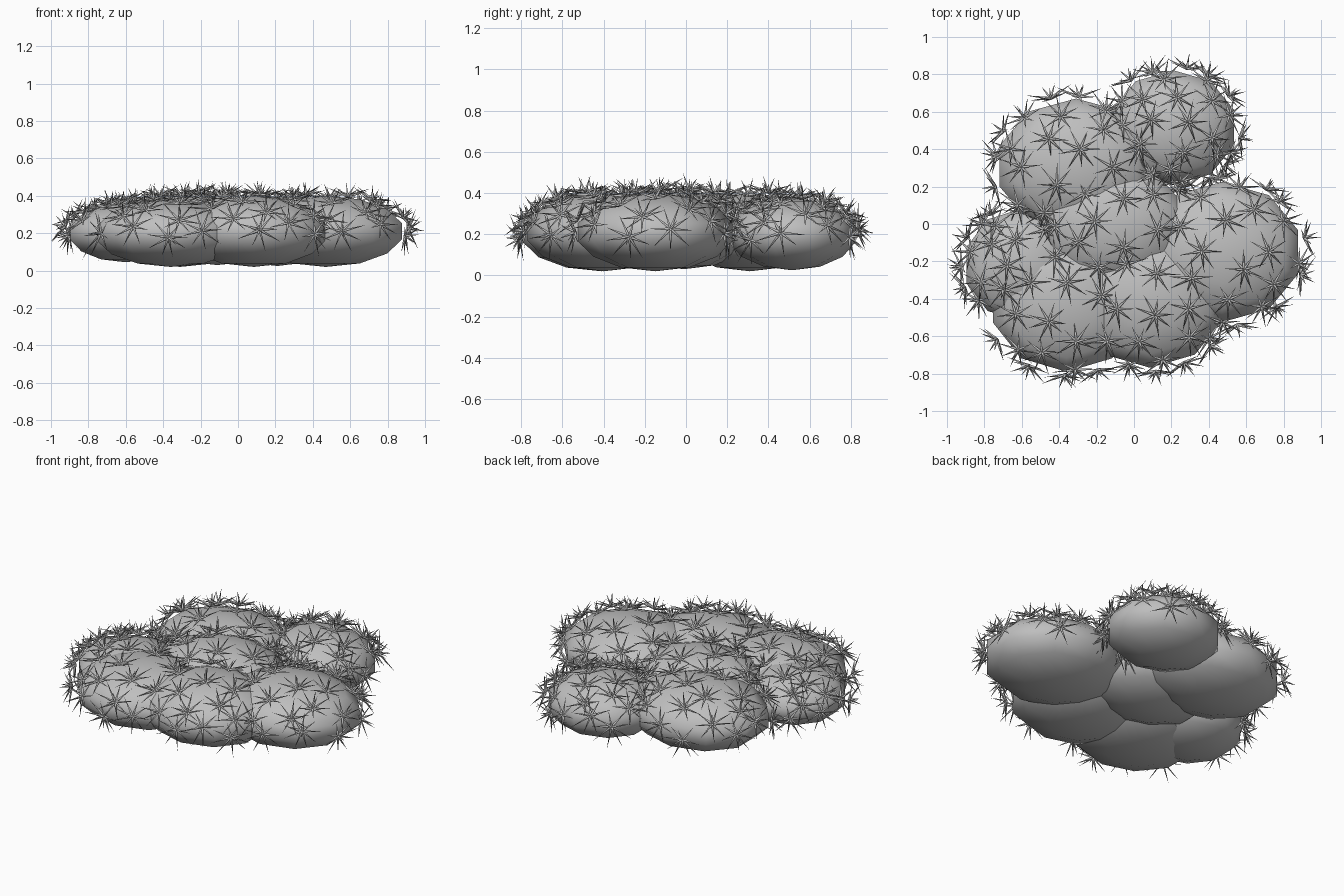
import bpy
import bmesh
import math
import random
from mathutils import Vector, Matrix

random.seed(4)

cube = bpy.data.objects.get("Cube")
if cube:
    bpy.data.objects.remove(cube, do_unlink=True)

# One plain grey for the whole plant
GREY = (0.52, 0.52, 0.52, 1)
grey = bpy.data.materials.new("plain_grey")
grey.use_nodes = True
grey.diffuse_color = GREY
shader = next(n for n in grey.node_tree.nodes if n.type == 'BSDF_PRINCIPLED')
shader.inputs["Base Color"].default_value = GREY

# Flattened pads: name, centre, radii
PADS = [
    ("back_right_pad", (-0.31, 0.31, 0.21), (0.44, 0.37, 0.19)),
    ("back_left_pad", (0.21, 0.515, 0.2), (0.35, 0.315, 0.175)),
    ("left_pad", (0.47, -0.15, 0.21), (0.44, 0.385, 0.19)),
    ("middle_pad", (-0.11, -0.01, 0.22), (0.42, 0.34, 0.19)),
    ("right_pad", (-0.6, -0.22, 0.2), (0.32, 0.31, 0.155)),
    ("front_right_pad", (-0.36, -0.41, 0.2), (0.425, 0.39, 0.18)),
    ("front_left_pad", (0.085, -0.4, 0.21), (0.42, 0.378, 0.19)),
]


def finish(bm, name):
    mesh = bpy.data.meshes.new(name)
    bm.to_mesh(mesh)
    bm.free()
    for face in mesh.polygons:
        face.use_smooth = True
    mesh.materials.append(grey)
    obj = bpy.data.objects.new(name, mesh)
    bpy.context.collection.objects.link(obj)


def add_pad(name, centre, radii):
    bm = bmesh.new()
    place = Matrix.Translation(centre) @ Matrix.Diagonal((*radii, 1))
    bmesh.ops.create_uvsphere(bm, u_segments=10, v_segments=7, radius=1, matrix=place)
    finish(bm, name)


def add_spine(bm, base, direction, length, width):
    # Slim four-sided spike, open where it meets the star's centre
    place = (Matrix.Translation(base + direction * length / 2)
             @ direction.to_track_quat('Z', 'Y').to_matrix().to_4x4())
    bmesh.ops.create_cone(bm, segments=4, radius1=width, radius2=0, depth=length,
                          cap_ends=False, matrix=place)


def add_star(bm, base, normal):
    # Ring of long low spines round a tuft of short upright ones
    turn = normal.to_track_quat('Z', 'Y')
    start = random.uniform(0, math.tau)
    for count, low, high, length in ((9, 0.05, 0.45, 0.125), (2, 1.5, 3, 0.085)):
        for i in range(count):
            angle = start + math.tau * i / count + random.uniform(-0.12, 0.12)
            aim = Vector((math.cos(angle), math.sin(angle), random.uniform(low, high)))
            add_spine(bm, base, turn @ aim.normalized(),
                      length * random.uniform(0.85, 1.12), 0.008)


def buried(point, own):
    # True where a neighbouring pad covers the point
    for name, centre, radii in PADS:
        if name != own:
            local = [(p - c) / r for p, c, r in zip(point, centre, radii)]
            if Vector(local).length < 0.98:
                return True
    return False


def add_spines(name, centre, radii, count=32):
    # Even spiral of stars over the top and rim of the pad
    bm = bmesh.new()
    spin = random.uniform(0, math.tau)
    for i in range(count):
        z = 0.97 - 1.15 * i / count
        angle = spin + i * math.pi * (3 - math.sqrt(5)) + random.uniform(-0.15, 0.15)
        flat = math.sqrt(1 - z * z)
        unit = Vector((flat * math.cos(angle), flat * math.sin(angle), z))
        normal = Vector([u / r for u, r in zip(unit, radii)]).normalized()
        base = Vector([c + u * r for c, u, r in zip(centre, unit, radii)]) + normal * 0.01
        if not buried(base, name):
            add_star(bm, base, normal)
    finish(bm, name.replace("pad", "spines"))


for pad in PADS:
    add_pad(*pad)
    add_spines(*pad)
